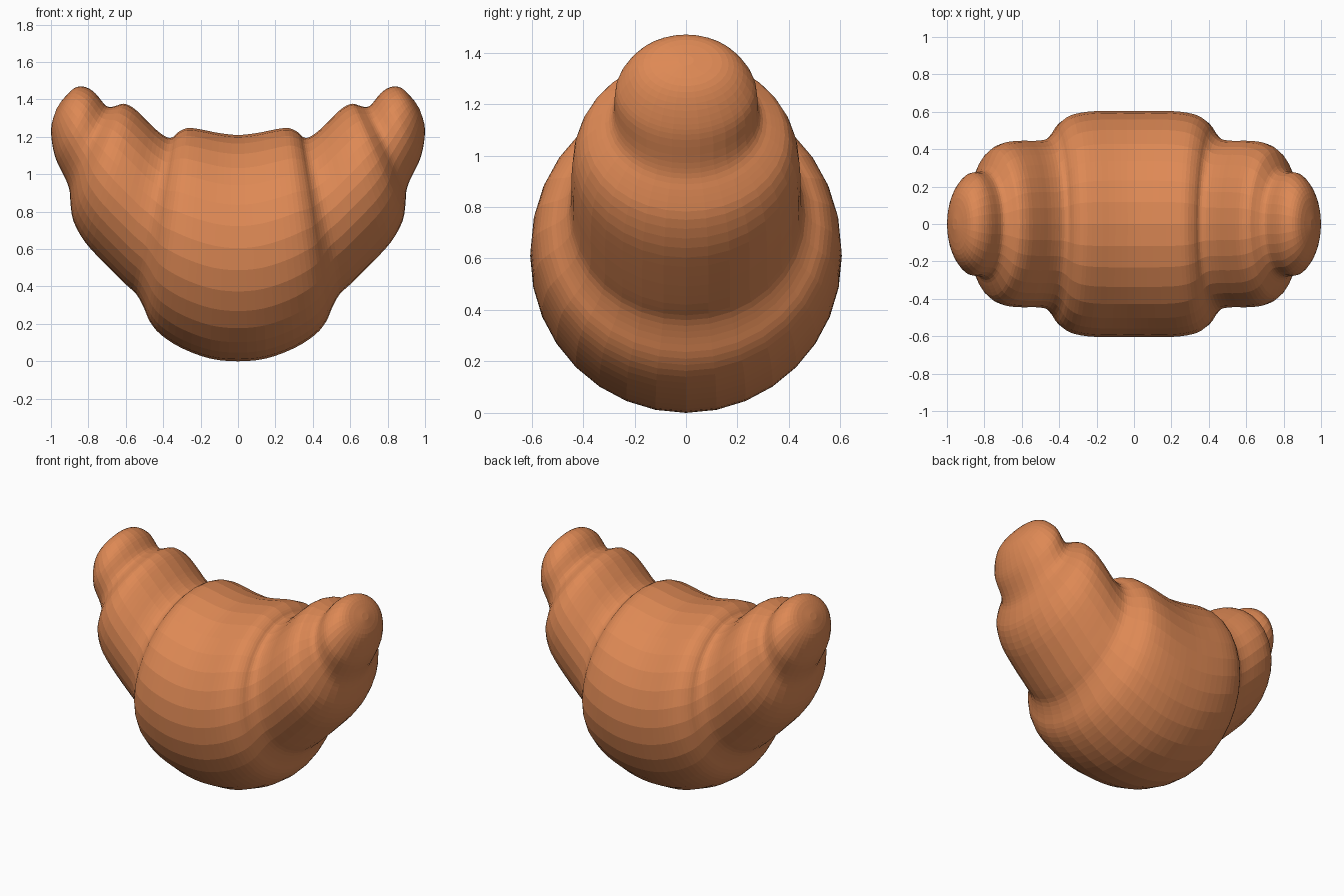
import bpy
import bmesh
import math
from mathutils import Vector

SIDES = 32          # facets around the roll
STEPS = 3           # rings added between neighbouring stations

default_cube = bpy.data.objects.get("Cube")
if default_cube:
    bpy.data.objects.remove(default_cube, do_unlink=True)

# Baked crust colour
crust = bpy.data.materials.new("golden_crust")
crust_colour = (0.73, 0.25, 0.09, 1.0)
crust.use_nodes = True
crust.diffuse_color = crust_colour
crust.node_tree.nodes["Principled BSDF"].inputs["Base Color"].default_value = crust_colour

# Stations along one half: upper edge x, z; lower edge x, z; half width in y
stations = [
    (0, 1.21, 0, 0, .605),
    (.1, 1.22, .15, .015, .605),
    (.2, 1.24, .3, .07, .6),
    (.27, 1.247, .41, .14, .58),
    (.32, 1.225, .47, .21, .54),
    (.35, 1.197, .505, .29, .49),
    (.385, 1.2, .545, .36, .455),
    (.44, 1.24, .61, .42, .445),
    (.5, 1.3, .72, .53, .445),
    (.56, 1.355, .82, .64, .435),
    (.61, 1.377, .88, .75, .4),
    (.645, 1.368, .895, .84, .35),
    (.68, 1.36, .9, .91, .3),
    (.71, 1.37, .92, .97, .28),
    (.76, 1.43, .965, 1.06, .275),
    (.8, 1.46, .985, 1.12, .25),
    (.845, 1.47, .998, 1.2, .205),
    (.89, 1.45, .996, 1.27, .14),
    (.945, 1.39, .97, 1.35, .03),
]


def blend(a, b, c, d, t):
    """Smooth curve from b to c, with a and d as neighbours."""
    return b + 0.5 * t * (c - a + t * (2 * a - 5 * b + 4 * c - d
                                      + t * (3 * (b - c) + d - a)))


def mirrored(station):
    return (-station[0], station[1], -station[2], station[3], station[4])


def smooth_stations(points):
    """Add in-between stations along the whole roll."""
    result = []
    last = len(points) - 1
    for i in range(last):
        around = [points[min(max(i + k, 0), last)] for k in (-1, 0, 1, 2)]
        for step in range(STEPS):
            result.append([blend(*values, step / STEPS) for values in zip(*around)])
    result.append(points[last])
    return result


def add_ring(bm, station):
    """Elliptical ring spanning from the lower edge to the upper edge."""
    top = Vector((station[0], 0, station[1]))
    bottom = Vector((station[2], 0, station[3]))
    middle, up = (top + bottom) / 2, (top - bottom) / 2
    side = Vector((0, station[4], 0))
    angles = [math.tau * i / SIDES for i in range(SIDES)]
    return [bm.verts.new(middle + up * math.cos(a) + side * math.sin(a)) for a in angles]


# Rolled pastry, swept from the right tip to the left tip
whole = [mirrored(s) for s in reversed(stations[1:])] + stations
bm = bmesh.new()
rings = [add_ring(bm, s) for s in smooth_stations(whole)]
for first, second in zip(rings, rings[1:]):
    for i in range(SIDES):
        j = (i + 1) % SIDES
        bm.faces.new((first[i], first[j], second[j], second[i]))
bm.faces.new(rings[0])
bm.faces.new(rings[-1])
bmesh.ops.recalc_face_normals(bm, faces=bm.faces)

mesh = bpy.data.meshes.new("rolled_pastry")
bm.to_mesh(mesh)
bm.free()
mesh.materials.append(crust)
pastry = bpy.data.objects.new("rolled_pastry", mesh)
bpy.context.collection.objects.link(pastry)
